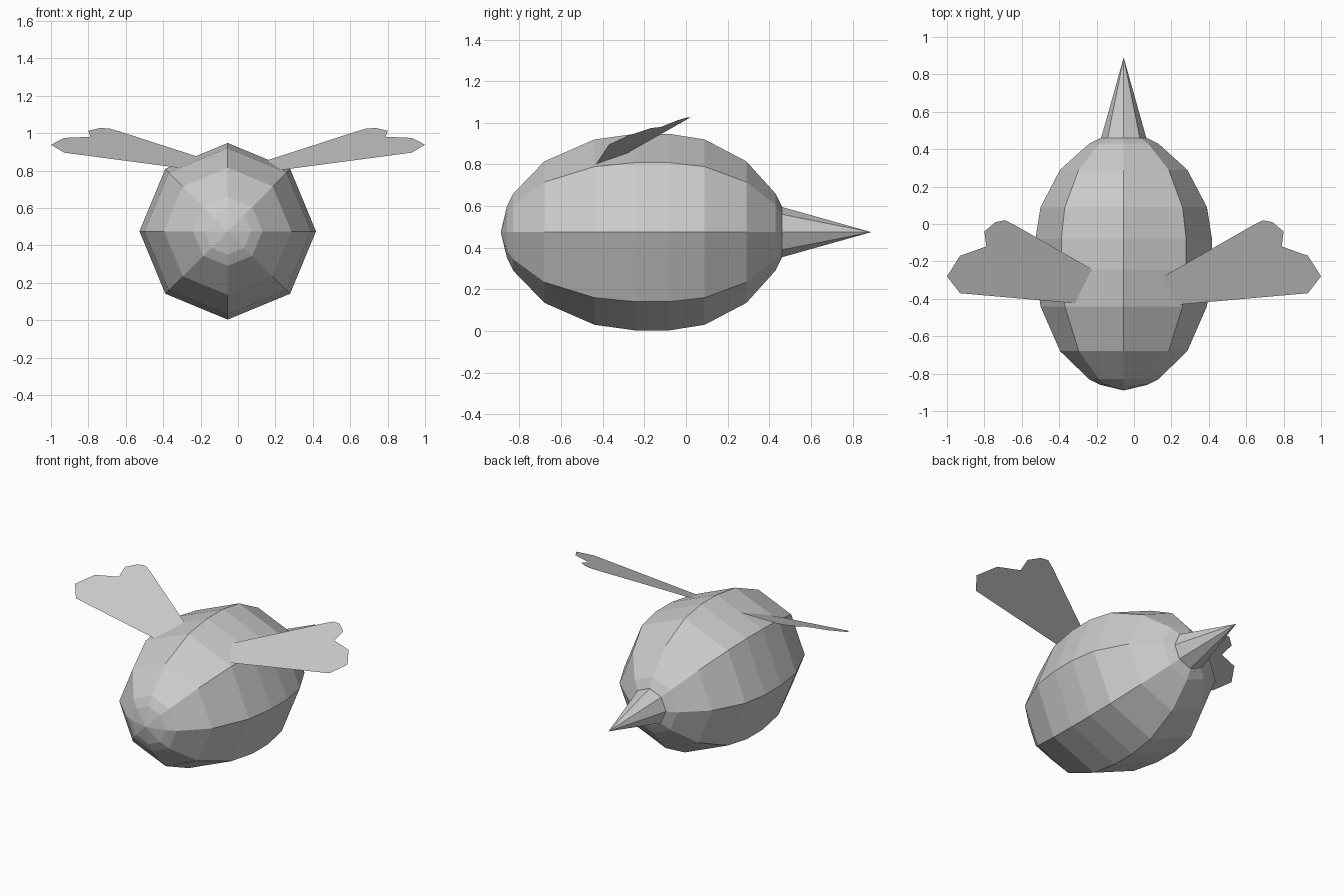
import bpy, math

if "Cube" in bpy.data.objects:
    bpy.data.objects.remove(bpy.data.objects["Cube"])

CX, CZ, SIDES = -0.055, 0.475, 8


def add_object(name, verts, faces):
    mesh = bpy.data.meshes.new(name)
    mesh.from_pydata(verts, [], faces)
    mesh.update()
    obj = bpy.data.objects.new(name, mesh)
    bpy.context.collection.objects.link(obj)
    return obj


def turned(name, front_pole, rings, back_pole):
    """Eight-sided turned form along y; rings are (y, radius)."""
    verts = [(CX, front_pole, CZ)]
    for y, r in rings:
        for i in range(SIDES):
            a = 2 * math.pi * i / SIDES
            verts.append((CX + r * math.cos(a), y, CZ + r * math.sin(a)))
    verts.append((CX, back_pole, CZ))
    last, end = len(verts) - 1, 1 + (len(rings) - 1) * SIDES
    faces = []
    for i in range(SIDES):
        j = (i + 1) % SIDES
        faces.append((0, 1 + i, 1 + j))
        faces.append((last, end + j, end + i))
        for k in range(len(rings) - 1):
            a, b = 1 + k * SIDES, 1 + (k + 1) * SIDES
            faces.append((a + i, b + i, b + j, a + j))
    return add_object(name, verts, faces)


# Egg-shaped faceted body
turned("body", -0.89,
       [(-0.86, 0.125), (-0.83, 0.185), (-0.68, 0.34), (-0.44, 0.445),
        (-0.245, 0.472), (-0.08, 0.472), (0.09, 0.445), (0.29, 0.34),
        (0.43, 0.185), (0.46, 0.125)], 0.48)

# Pointed spike at the rear
turned("stinger", 0.455, [(0.456, 0.122)], 0.89)

# Flat notched wings lying in a tilted plane, roots sunk into the body
outline = [(0.08, -0.445), (0.93, -0.37), (1.0, -0.28), (0.93, -0.17),
           (0.79, -0.12), (0.80, -0.04), (0.74, 0.01), (0.69, 0.02),
           (0.63, -0.01), (0.08, -0.325)]
for name, side in (("right_wing", 1), ("left_wing", -1)):
    pts = [(side * x, y, 0.95 + 0.098 * x + 0.393 * y) for x, y in outline]
    order = list(range(len(pts)))
    add_object(name, pts, [order if side > 0 else order[::-1]])
